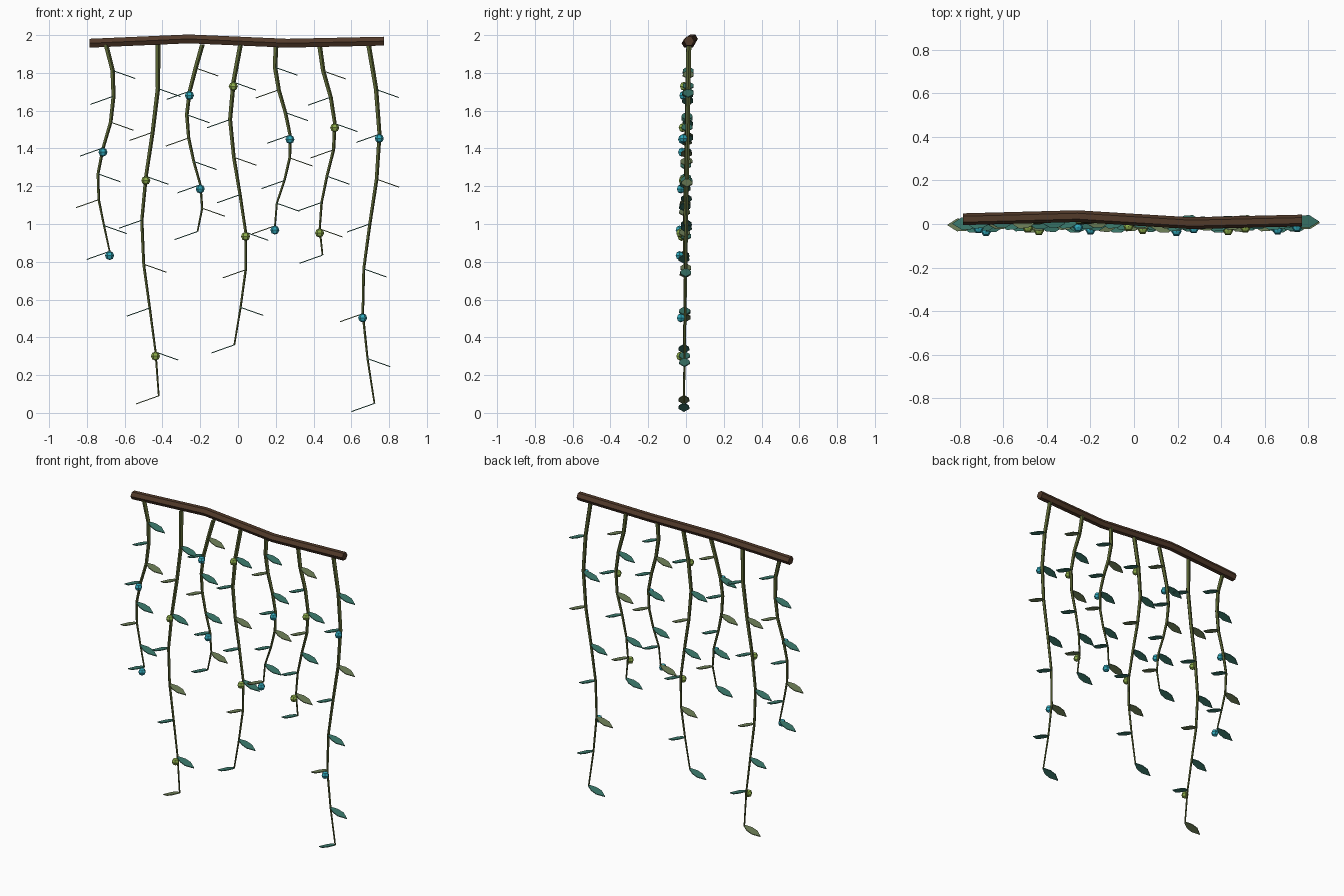
import bpy, bmesh, math
from mathutils import Vector, Matrix

if "Cube" in bpy.data.objects:
    bpy.data.objects.remove(bpy.data.objects["Cube"], do_unlink=True)


def material(name, rgb):
    mat = bpy.data.materials.new(name)
    mat.use_nodes = True
    mat.diffuse_color = (*rgb, 1)
    mat.node_tree.nodes["Principled BSDF"].inputs["Base Color"].default_value = (*rgb, 1)
    return mat


BARK = material("brown bark", (0.085, 0.043, 0.023))
STEM = material("olive stem", (0.10, 0.125, 0.033))
TEAL = material("teal leaf", (0.045, 0.2, 0.155))
SAGE = material("sage leaf", (0.16, 0.22, 0.10))
BLUE = material("blue berry", (0.03, 0.40, 0.50))
LIME = material("lime berry", (0.27, 0.42, 0.07))


def mesh_from(bm, name, mat):
    bmesh.ops.recalc_face_normals(bm, faces=bm.faces)
    mesh = bpy.data.meshes.new(name)
    bm.to_mesh(mesh)
    bm.free()
    mesh.materials.append(mat)
    return mesh


def place(name, mesh, location=(0, 0, 0), turn=(0, 0, 0)):
    obj = bpy.data.objects.new(name, mesh)
    obj.location = location
    obj.rotation_euler = turn
    bpy.context.collection.objects.link(obj)
    return obj


def tube(name, points, radii, sides, across, mat):
    """Capped faceted tube; every ring lies in the plane of the two 'across' axes."""
    u, v = (Vector(a) for a in across)
    bm = bmesh.new()
    rings = []
    for p, r in zip(points, radii):
        angles = [2 * math.pi * k / sides for k in range(sides)]
        rings.append([bm.verts.new(Vector(p) + r * (u * math.cos(a) + v * math.sin(a)))
                      for a in angles])
    for low, high in zip(rings, rings[1:]):
        for k in range(sides):
            n = (k + 1) % sides
            bm.faces.new((low[k], low[n], high[n], high[k]))
    bm.faces.new(rings[0])
    bm.faces.new(rings[-1])
    return place(name, mesh_from(bm, name, mat))


def leaf_mesh(name, mat):
    """Pointed flat blade along +x with a little thickness."""
    length, thick = 0.128, 0.005
    side = [(0, 0.006), (0.3, 0.027), (0.62, 0.029)]
    outline = side + [(1, 0)] + [(t, -w) for t, w in reversed(side)]
    bm = bmesh.new()
    face = bm.faces.new([bm.verts.new((t * length, w, -thick / 2)) for t, w in outline])
    top = bmesh.ops.extrude_face_region(bm, geom=[face])["geom"]
    bmesh.ops.translate(bm, vec=(0, 0, thick),
                        verts=[g for g in top if isinstance(g, bmesh.types.BMVert)])
    return mesh_from(bm, name, mat)


def berry_mesh(name, mat):
    bm = bmesh.new()
    bmesh.ops.create_uvsphere(bm, u_segments=6, v_segments=4, radius=0.024,
                              matrix=Matrix.Rotation(math.pi / 2, 4, "Z"))
    return mesh_from(bm, name, mat)


leaves = [leaf_mesh("teal_leaf", TEAL), leaf_mesh("sage_leaf", SAGE)]
berries = [berry_mesh("blue_berry", BLUE), berry_mesh("lime_berry", LIME)]

# Gently bent branch
branch = [(-0.785, 0.022, 1.957), (-0.26, 0.036, 1.98), (0.26, 0.004, 1.957), (0.773, 0.016, 1.968)]
tube("branch", branch, [0.027] * 4, 6, ((0, 1, 0), (0, 0, 1)), BARK)

# Hanging vines: lower end height, then sideways position at nine even steps
vines = [
    (0.855, (-0.70, -0.665, -0.66, -0.675, -0.715, -0.742, -0.738, -0.71, -0.68)),
    (0.09, (-0.425, -0.425, -0.453, -0.488, -0.51, -0.50, -0.468, -0.437, -0.42)),
    (0.96, (-0.19, -0.225, -0.257, -0.272, -0.262, -0.235, -0.20, -0.19, -0.215)),
    (0.36, (0.012, -0.025, -0.043, -0.023, 0.01, 0.04, 0.04, 0.013, -0.02)),
    (0.99, (0.20, 0.195, 0.215, 0.25, 0.275, 0.273, 0.245, 0.205, 0.195)),
    (0.835, (0.43, 0.45, 0.49, 0.512, 0.505, 0.47, 0.442, 0.432, 0.447)),
    (0.05, (0.69, 0.73, 0.748, 0.733, 0.697, 0.665, 0.66, 0.685, 0.722)),
]
TOP = 1.95
for i, (end, xs) in enumerate(vines):
    path = []
    for j, x in enumerate(xs):
        s = j / 8
        path.append(Vector((x, 0.015 - 0.026 * s, TOP + (end - TOP) * s)))
    radii = [0.014 - 0.009 * j / 8 for j in range(9)]
    tube(f"vine_{i + 1}", path, radii, 5, ((1, 0, 0), (0, 1, 0)), STEM)

    # Leaves alternate sides and droop; a berry hangs at every fourth node
    for j, node in enumerate(path[1:]):
        turn = (0, math.radians(19.5), math.pi * (j % 2))
        place(f"leaf_{i + 1}_{j + 1}", leaves[(i + j) % 3 == 2], node, turn)
        if (i + j) % 4 == 3:
            place(f"berry_{i + 1}_{j + 1}", berries[i % 2], node + Vector((0, -0.023, -0.022)))
